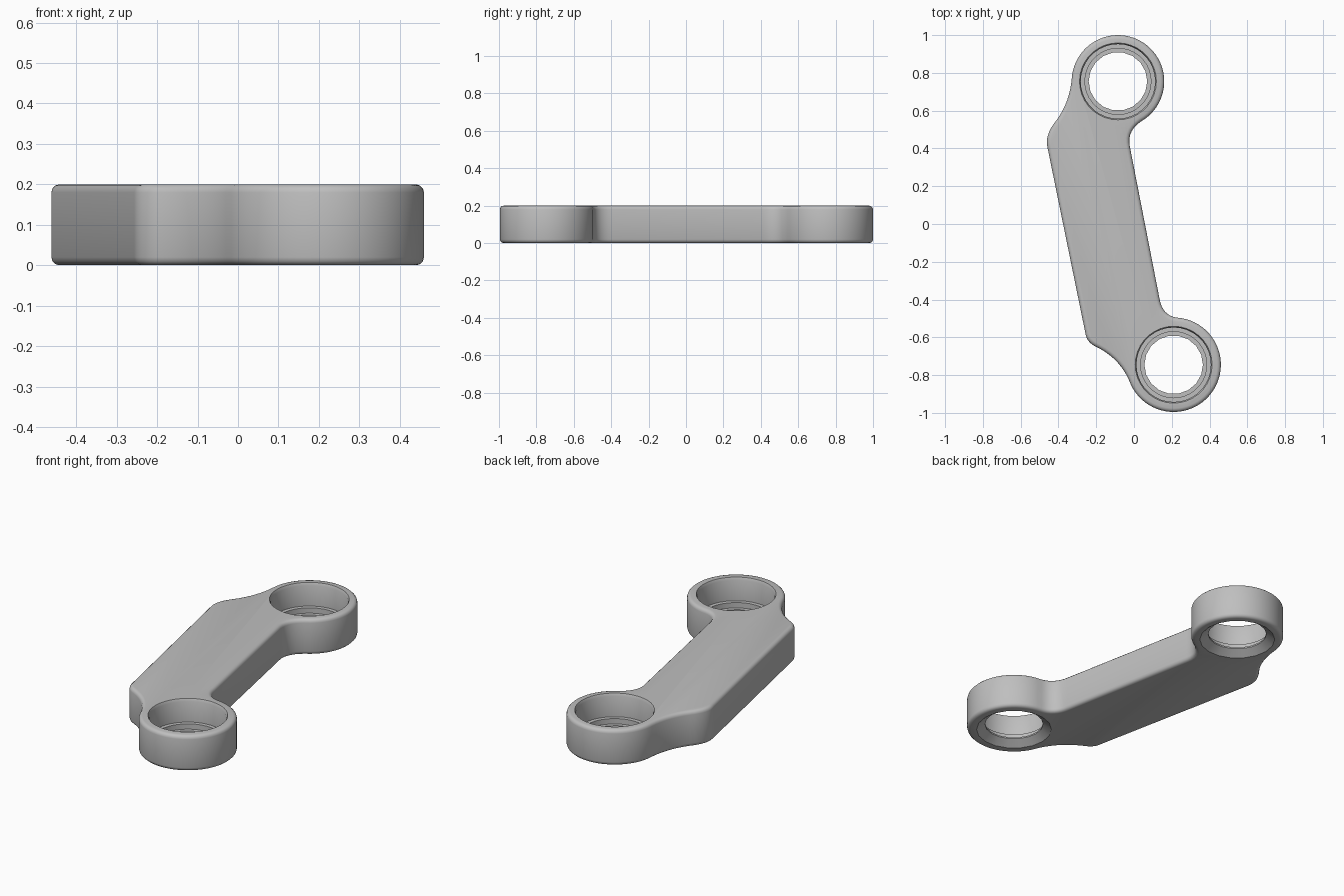
import bpy
import bmesh
from math import cos, sin, pi, radians
from mathutils import Vector

HEIGHT = 0.2
BACK_EYE = Vector((-0.085, 0.755))
FRONT_EYE = Vector((0.21, -0.745))

if "Cube" in bpy.data.objects:
    bpy.data.objects.remove(bpy.data.objects["Cube"])

grey = bpy.data.materials.new("light grey")
grey.use_nodes = True
grey.diffuse_color = (0.52, 0.52, 0.52, 1)
grey.node_tree.nodes["Principled BSDF"].inputs["Base Color"].default_value = grey.diffuse_color


def make_object(name, bm):
    bmesh.ops.recalc_face_normals(bm, faces=bm.faces)
    mesh = bpy.data.meshes.new(name)
    bm.to_mesh(mesh)
    bm.free()
    mesh.materials.append(grey)
    obj = bpy.data.objects.new(name, mesh)
    bpy.context.collection.objects.link(obj)
    return obj


def bend(start, control, end, steps=8):
    a, b, c = Vector(start), Vector(control), Vector(end)
    return [a.lerp(b, i / steps).lerp(b.lerp(c, i / steps), i / steps) for i in range(steps + 1)]


def arc(centre, radius, start, end, steps=44):
    angles = [radians(start + (end - start) * i / steps) for i in range(steps + 1)]
    return [centre + Vector((cos(a), sin(a))) * radius for a in angles]


def lathe(name, centre, profile, sides):
    bm = bmesh.new()
    rings = []
    for r, z in profile:
        rings.append([bm.verts.new((centre.x + r * cos(2 * pi * i / sides),
                                    centre.y + r * sin(2 * pi * i / sides), z))
                      for i in range(sides)])
    for low, high in zip(rings, rings[1:]):
        for i in range(sides):
            j = (i + 1) % sides
            bm.faces.new((low[i], low[j], high[j], high[i]))
    bm.faces.new(rings[0][::-1])
    bm.faces.new(rings[-1])
    obj = make_object(name, bm)
    obj.hide_render = True
    return obj


# Outline of the bar with an eye at each end
back_arc = arc(BACK_EYE, 0.245, 176, -54)
front_arc = arc(FRONT_EYE, 0.25, 86, -155)
outline = bend((-0.458, 0.405), (-0.475, 0.47), (-0.41, 0.55))
outline += bend((-0.41, 0.55), (-0.34, 0.645), back_arc[0])
outline += back_arc
outline += bend(back_arc[-1], (-0.042, 0.50), (-0.022, 0.41))
outline += bend((0.135, -0.395), (0.15, -0.485), front_arc[0])
outline += front_arc
outline += bend(front_arc[-1], (-0.065, -0.72), (-0.19, -0.655))
outline += bend((-0.19, -0.655), (-0.25, -0.63), (-0.257, -0.58))
points = [p for i, p in enumerate(outline) if (p - outline[i - 1]).length > 0.001]

# Solid link with rounded top and bottom edges
bm = bmesh.new()
base = bm.faces.new([bm.verts.new((p.x, p.y, 0)) for p in points])
raised = bmesh.ops.extrude_face_region(bm, geom=[base], use_keep_orig=True)["geom"]
bmesh.ops.translate(bm, vec=(0, 0, HEIGHT),
                    verts=[g for g in raised if isinstance(g, bmesh.types.BMVert)])
bmesh.ops.recalc_face_normals(bm, faces=bm.faces)
rims = [e for e in bm.edges if abs(e.verts[0].co.z - e.verts[1].co.z) < 0.001]
bmesh.ops.bevel(bm, geom=rims, offset=0.02, segments=3, profile=0.5, affect='EDGES')
link = make_object("link_arm", bm)

# Stepped bores from above and countersunk openings from below
bore = [(0.175, 0.04), (0.175, 0.07), (0.197, 0.07), (0.197, 0.185), (0.208, 0.21)]
opening = [(0.211, -0.008), (0.155, 0.032), (0.155, 0.06)]
bpy.context.view_layer.objects.active = link
for eye in (BACK_EYE, FRONT_EYE):
    for profile, sides in ((bore, 36), (opening, 18)):
        cutter = lathe("bore_cutter", eye, profile, sides)
        cut = link.modifiers.new("bore", 'BOOLEAN')
        cut.operation = 'DIFFERENCE'
        cut.solver = 'EXACT'
        cut.object = cutter
        bpy.ops.object.modifier_apply(modifier=cut.name)
        bpy.data.objects.remove(cutter)

bpy.ops.object.select_all(action='DESELECT')
link.select_set(True)
bpy.ops.object.shade_smooth_by_angle(angle=radians(35))
